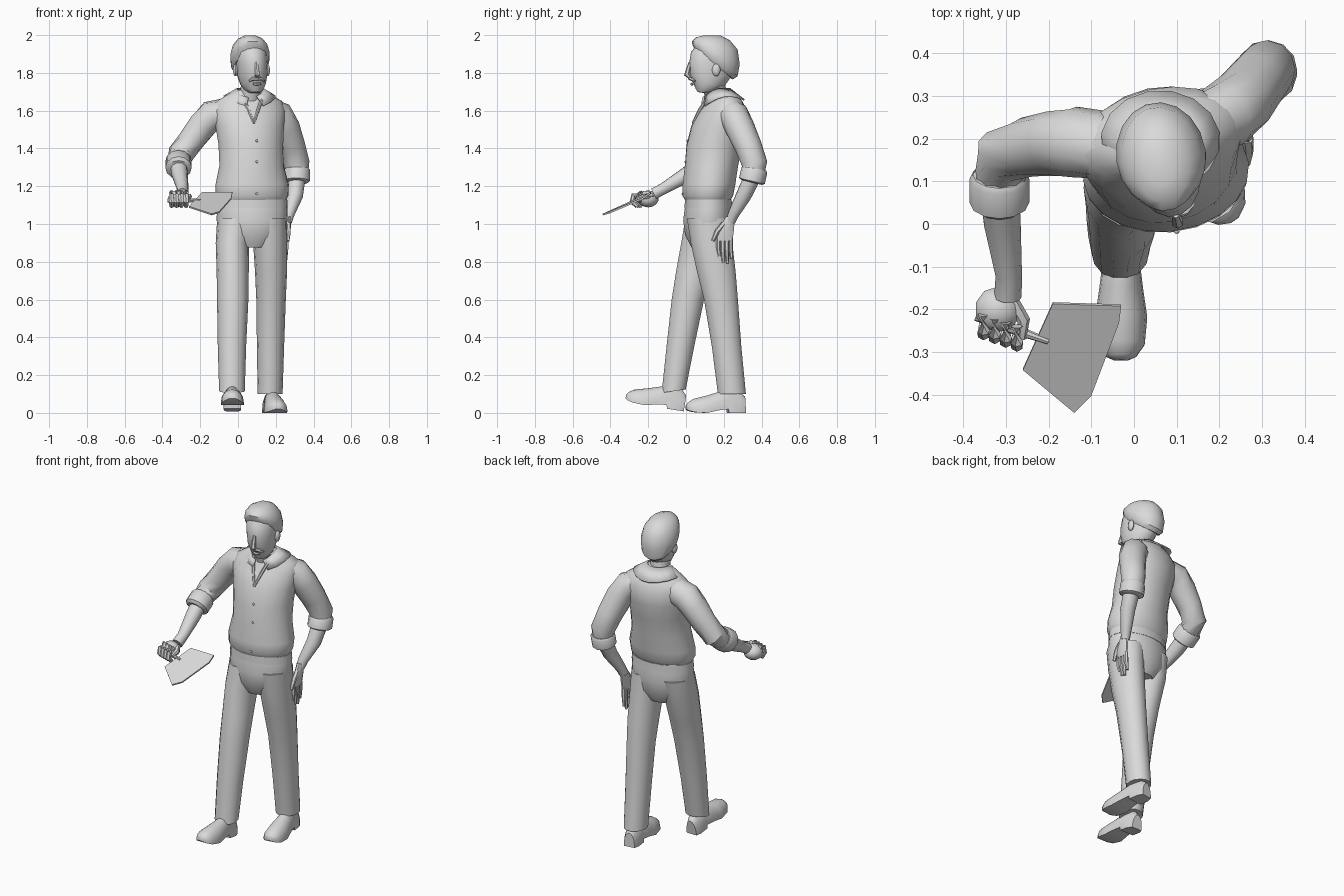
import bpy, bmesh, math
from mathutils import Vector, Matrix

grey = bpy.data.materials.new("light grey")
grey.diffuse_color = (0.7, 0.7, 0.7, 1)


def finish(name, bm, angle=40):
    bmesh.ops.recalc_face_normals(bm, faces=bm.faces)
    me = bpy.data.meshes.new(name)
    bm.to_mesh(me)
    bm.free()
    ob = bpy.data.objects.new(name, me)
    bpy.context.collection.objects.link(ob)
    me.materials.append(grey)
    bpy.ops.object.select_all(action='DESELECT')
    ob.select_set(True)
    bpy.context.view_layer.objects.active = ob
    bpy.ops.object.shade_smooth_by_angle(angle=math.radians(angle))
    return ob


def loft(name, rings, caps=True, closed=True, angle=40):
    """Skin a list of point rings."""
    bm = bmesh.new()
    vs = [[bm.verts.new(p) for p in r] for r in rings]
    n = len(rings[0])
    for a, b in zip(vs, vs[1:]):
        for i in range(n if closed else n - 1):
            j = (i + 1) % n
            bm.faces.new((a[i], a[j], b[j], b[i]))
    if caps:
        bm.faces.new(vs[0])
        bm.faces.new(vs[-1])
    return finish(name, bm, angle)


def ring(c, rx, ry, yaw=0, tilt=0, n=16):
    """Level ellipse; tilt lifts its front edge."""
    m = Matrix.Rotation(math.radians(yaw), 3, 'Z') @ Matrix.Rotation(-math.radians(tilt), 3, 'X')
    return [Vector(c) + m @ Vector((rx * math.cos(t), ry * math.sin(t), 0))
            for t in (2 * math.pi * i / n for i in range(n))]


def stack(name, rows, yaw=0, n=16):
    """Rows of x, y, z, rx, ry and optional tilt."""
    return loft(name, [ring(r[:3], r[3], r[4], yaw, r[5] if len(r) > 5 else 0, n) for r in rows])


def tube(name, rows, n=10, angle=40):
    """Limb along a path; rows of x, y, z, radius."""
    pts = [Vector(r[:3]) for r in rows]
    rings = []
    for i, p in enumerate(pts):
        t = (pts[min(i + 1, len(pts) - 1)] - pts[max(i - 1, 0)]).normalized()
        u = t.cross(Vector((0.3, 0.5, 0.1)) if abs(t.y) < 0.8 else Vector((0, 0, 1))).normalized()
        v = t.cross(u)
        rings.append([p + rows[i][3] * (u * math.cos(a) + v * math.sin(a))
                      for a in (2 * math.pi * k / n for k in range(n))])
    return loft(name, rings, angle=angle)


def ball(name, c, size, seg=10):
    bm = bmesh.new()
    bmesh.ops.create_uvsphere(bm, u_segments=seg, v_segments=seg // 2 + 2, radius=1)
    bmesh.ops.transform(bm, matrix=Matrix.Translation(c) @ Matrix.Diagonal((*size, 1)), verts=bm.verts)
    return finish(name, bm)


# Shirt body, turned slightly to its left
loft("shirt", [ring((x, y, z), rx, ry, yaw, 0, 20) for x, y, z, rx, ry, yaw in [
    (.075, .115, 1.125, .178, .12, 5), (.075, .115, 1.15, .193, .135, 5),
    (.075, .122, 1.21, .195, .14, 6), (.072, .135, 1.31, .172, .142, 8),
    (.068, .15, 1.42, .174, .147, 10), (.062, .175, 1.52, .185, .145, 12),
    (.06, .192, 1.60, .195, .125, 13), (.06, .20, 1.65, .178, .093, 13),
    (.06, .19, 1.69, .11, .075, 13), (.06, .18, 1.71, .07, .06, 13)]])

# Folded collar, open at the front
inner, outer = [], []
for i in range(15):
    t = math.radians(-90 + 20 + 320 * i / 14 + 12)
    front = max(0, -math.sin(t))
    side = abs(math.cos(t))
    inner.append((.064 + .07 * math.cos(t), .16 + .075 * math.sin(t), 1.72 - .05 * front))
    outer.append((.062 + .14 * math.cos(t), .195 + .118 * math.sin(t), 1.655 + .025 * side - .05 * front))
collar = loft("collar", [inner, outer], caps=False, closed=False)
mod = collar.modifiers.new("thickness", 'SOLIDIFY')
mod.thickness = .008

# Neckline edges and buttons
for s, x in (("right", .03), ("left", .125)):
    tube(s + "_lapel", [(x, .108, 1.66, .009), ((x + .085) / 2, .07, 1.60, .009), (.085, .036, 1.535, .006)], 6)
for z, y in ((1.44, .008), (1.33, -.003), (1.16, -.018)):
    ball("button", (.1, y, z), (.007, .005, .007), 8)

# Trousers
stack("trouser_seat", [
    (.072, .115, .875, .09, .085), (.074, .115, .94, .168, .12), (.075, .115, 1.02, .189, .13),
    (.075, .118, 1.09, .186, .124), (.075, .118, 1.14, .18, .118)], 4, 20)
stack("belt", [(.075, .118, 1.085, .188, .126), (.075, .118, 1.13, .186, .124)], 4, 20)
stack("right_trouser_leg", [
    (-.032, -.065, .115, .068, .066, -8), (-.032, -.03, .35, .075, .075), (-.028, .01, .6, .083, .088),
    (-.028, .045, .75, .085, .1), (-.03, .085, .9, .088, .113), (-.012, .112, 1.03, .098, .118)], 0, 14)
stack("left_trouser_leg", [
    (.17, .243, .1, .066, .076), (.172, .215, .35, .072, .08), (.175, .185, .6, .078, .092),
    (.175, .16, .75, .085, .105), (.17, .135, .9, .09, .113), (.162, .12, 1.03, .098, .118)], 0, 14)

# Shoes: distance from heel, half width, top, sole
SHOE = [(0, .033, .085, 0), (.03, .045, .115, 0), (.09, .046, .125, 0), (.095, .045, .125, .02),
        (.15, .052, .108, .013), (.21, .061, .09, 0), (.275, .055, .074, .004), (.305, .035, .055, .012),
        (.315, .015, .04, .02)]


def shoe(name, heel, yaw, pitch):
    m = (Matrix.Translation(heel) @ Matrix.Rotation(math.radians(yaw), 4, 'Z')
         @ Matrix.Rotation(-math.radians(pitch), 4, 'X'))
    rings = []
    for s, w, top, low in SHOE:
        mid = low + .014
        r = [(-w, -s, low), (w, -s, low)]
        r += [(w * math.cos(math.pi * k / 8), -s, mid + (top - mid) * math.sin(math.pi * k / 8)) for k in range(9)]
        rings.append([m @ Vector(p) for p in r])
    loft(name, rings)


shoe("right_shoe", (-.03, -.012, .008), 0, 9)
shoe("left_shoe", (.168, .312, 0), 8, 0)

# Sleeves and rolled cuffs
tube("right_sleeve", [(-.07, .185, 1.585, .08), (-.14, .192, 1.572, .083), (-.19, .188, 1.52, .077),
                      (-.25, .18, 1.44, .07), (-.303, .16, 1.37, .07), (-.315, .10, 1.325, .06)], 12)
tube("left_sleeve", [(.16, .225, 1.595, .075), (.215, .255, 1.575, .08), (.25, .285, 1.51, .078),
                     (.285, .33, 1.41, .072), (.311, .363, 1.32, .068), (.312, .355, 1.27, .06)], 12)
tube("right_cuff", [(-.315, .115, 1.338, .062), (-.315, .105, 1.332, .07), (-.315, .05, 1.298, .07),
                    (-.315, .042, 1.292, .055)], 12)
tube("left_cuff", [(.312, .364, 1.295, .062), (.312, .362, 1.285, .07), (.311, .349, 1.228, .07),
                   (.311, .347, 1.22, .055)], 12)

# Forearms
tube("right_forearm", [(-.315, .08, 1.315, .046), (-.308, 0, 1.258, .043), (-.293, -.12, 1.187, .031),
                       (-.295, -.17, 1.16, .032)])
tube("left_forearm", [(.312, .352, 1.25, .046), (.302, .305, 1.15, .042), (.268, .25, 1.05, .03),
                      (.26, .235, 1.01, .025)])

# Right fist closed round the handle
ball("right_fist", (-.318, -.2, 1.133), (.056, .055, .045))
for i in range(4):
    x, y = -.352 + .026 * i, -.222 - .009 * i
    tube("right_finger", [(x, y + .01, 1.165, .014), (x, y - .028, 1.152, .015), (x, y - .036, 1.118, .015),
                          (x, y - .008, 1.094, .012)], 6)
tube("right_thumb", [(-.285, -.18, 1.15, .016), (-.258, -.225, 1.145, .015), (-.262, -.268, 1.128, .01)], 6)

# Left hand resting on the hip
stack("left_palm", [(.258, .205, .91, .011, .043), (.261, .21, .96, .016, .045),
                    (.262, .222, 1.0, .019, .036), (.262, .238, 1.04, .021, .028)], 0, 10)
for i, low in enumerate((.83, .795, .79, .815)):
    y = .172 + .022 * i
    tube("left_finger", [(.258, y, .925, .012), (.256, y, .87, .012), (.252, y + .004, low, .008)], 6)
tube("left_thumb", [(.264, .2, 1.0, .016), (.266, .165, .96, .014), (.264, .142, .91, .009)], 6)

# Cleaver: slanted plate and thin handle
blade = [(-.26, -.34, 1.09), (-.19, -.185, 1.165), (-.03, -.19, 1.165), (-.035, -.23, 1.135),
         (-.1, -.4, 1.062), (-.14, -.44, 1.05)]
loft("cleaver_blade", [[Vector(p) + Vector((0, .002, -.004)) * s for p in blade] for s in (1, -1)], angle=20)
tube("cleaver_handle", [(-.37, -.215, 1.125, .012), (-.27, -.25, 1.125, .012), (-.2, -.275, 1.126, .007)], 8)

# Neck and head
stack("neck", [(.06, .175, 1.62, .06, .06), (.066, .155, 1.69, .055, .06), (.072, .14, 1.77, .055, .065)], 10, 14)
stack("head", [
    (.09, .09, 1.695, .028, .03, 8), (.085, .105, 1.71, .05, .055, 8), (.08, .122, 1.74, .067, .085, 5),
    (.075, .132, 1.785, .078, .112), (.072, .138, 1.85, .083, .123), (.068, .14, 1.91, .083, .115),
    (.066, .145, 1.96, .06, .08)], 12, 18)
stack("hair", [
    (.065, .15, 1.835, .086, .122, 35), (.064, .158, 1.855, .102, .137, 33), (.063, .16, 1.895, .105, .135, 22),
    (.063, .152, 1.945, .092, .124, 10), (.063, .142, 1.98, .066, .092, 5), (.063, .137, 1.998, .03, .045)], 8, 18)

# Face details
tube("nose", [(.098, .022, 1.855, .008), (.1, .012, 1.82, .012), (.102, .004, 1.79, .015), (.1, .02, 1.778, .01)], 6)
tube("moustache", [(.058, .04, 1.757, .005), (.08, .025, 1.768, .01), (.1, .02, 1.77, .01),
                   (.12, .03, 1.768, .01), (.14, .048, 1.757, .005)], 6)
tube("mouth", [(.08, .036, 1.742, .006), (.1, .032, 1.741, .009), (.12, .04, 1.742, .006)], 6)
for name, x, y in (("right_ear", -.013, .13), ("left_ear", .156, .16)):
    ball(name, (x, y, 1.815), (.014, .022, .033))
